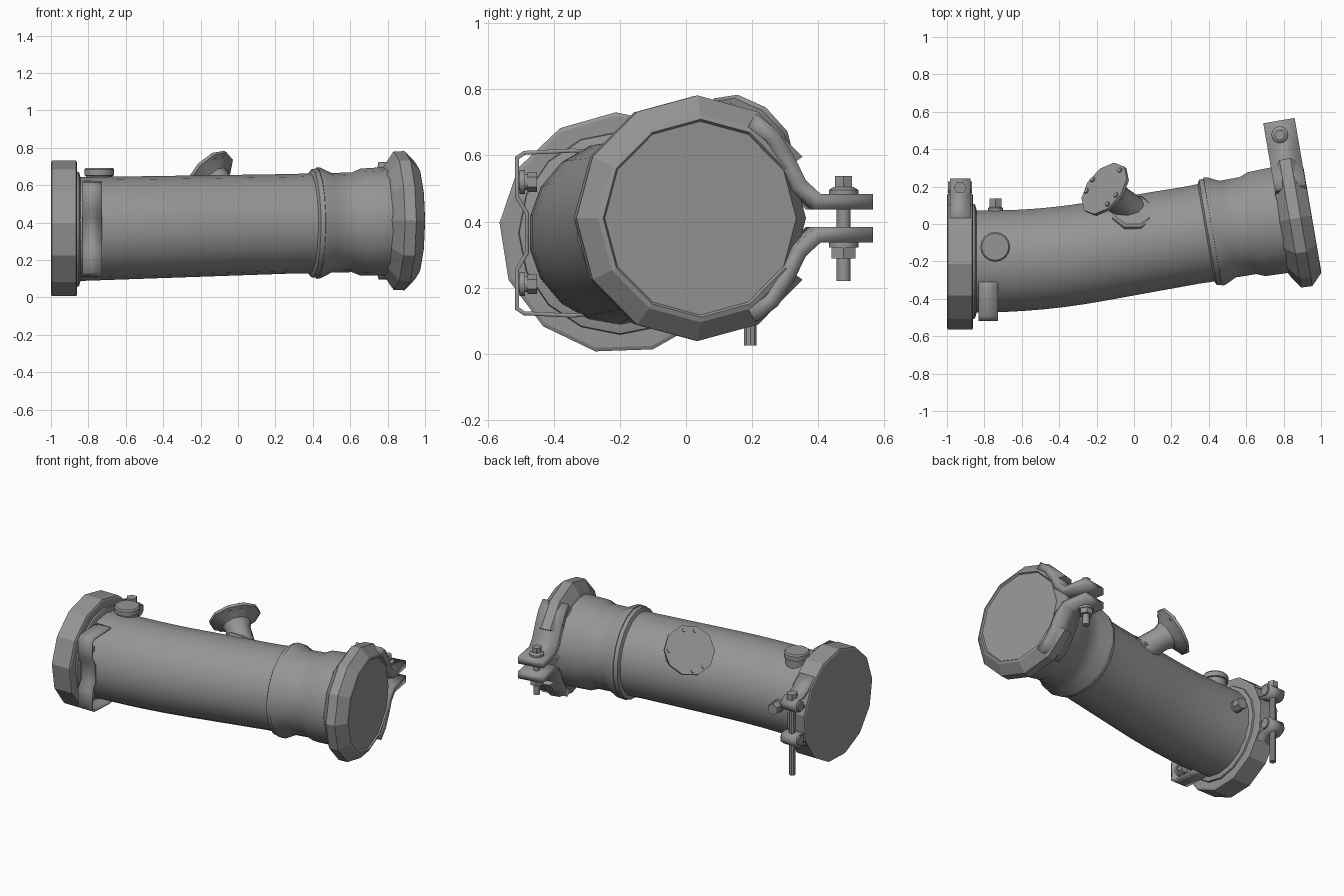
import bpy, bmesh
from math import cos, sin, radians, pi
from mathutils import Vector

cube = bpy.data.objects.get("Cube")
if cube:
    bpy.data.objects.remove(cube, do_unlink=True)

grey = bpy.data.materials.new("steel_grey")
grey.use_nodes = True
colour = (0.3, 0.3, 0.3, 1)
grey.diffuse_color = colour
grey.node_tree.nodes["Principled BSDF"].inputs["Base Color"].default_value = colour
X, Y, Z = Vector((1, 0, 0)), Vector((0, 1, 0)), Vector((0, 0, 1))


def finish(name, bm, smooth=32):
    bmesh.ops.recalc_face_normals(bm, faces=bm.faces)
    mesh = bpy.data.meshes.new(name)
    bm.to_mesh(mesh)
    bm.free()
    mesh.materials.append(grey)
    obj = bpy.data.objects.new(name, mesh)
    bpy.context.collection.objects.link(obj)
    bpy.ops.object.select_all(action="DESELECT")
    obj.select_set(True)
    bpy.context.view_layer.objects.active = obj
    if smooth:
        bpy.ops.object.shade_smooth_by_angle(angle=radians(smooth))
    return obj


def frame(axis):
    """Two unit vectors square to the axis, the first one pointing up."""
    axis = axis.normalized()
    up = Z if abs(axis.z) < 0.95 else X
    e1 = (up - axis * up.dot(axis)).normalized()
    return axis, e1, axis.cross(e1)


def skin(bm, rings):
    """Join successive closed loops and close both ends."""
    n = len(rings[0])
    for a, b in zip(rings, rings[1:]):
        for i in range(n):
            j = (i + 1) % n
            bm.faces.new((a[i], a[j], b[j], b[i]))
    bm.faces.new(rings[0])
    bm.faces.new(rings[-1])


def lathe(name, origin, axis, profile, sides=16, phase=0, smooth=32):
    """Solid of revolution from (distance along axis, radius) pairs."""
    a, e1, e2 = frame(Vector(axis))
    bm = bmesh.new()
    rings = []
    for t, r in profile:
        angles = [radians(phase) + 2 * pi * i / sides for i in range(sides)]
        rings.append([bm.verts.new(Vector(origin) + a * t + (e1 * cos(q) + e2 * sin(q)) * r)
                      for q in angles])
    skin(bm, rings)
    return finish(name, bm, smooth)


def rod(name, origin, axis, start, end, r, sides=12):
    return lathe(name, origin, axis, [(start, r), (end, r)], sides)


def open_ring(name, origin, axis, section, start, sweep, steps):
    """Closed section swept round part of a circle."""
    a, e1, e2 = frame(Vector(axis))
    bm = bmesh.new()
    rings = []
    for i in range(steps + 1):
        q = radians(start + sweep * i / steps)
        out = e1 * cos(q) + e2 * sin(q)
        rings.append([bm.verts.new(Vector(origin) + a * t + out * r) for t, r in section])
    skin(bm, rings)
    return finish(name, bm, 0)


def strap(name, origin, axis, side, path, lo, hi, thick):
    """Bent sheet strip: (side, height) path given width along the axis."""
    bm = bmesh.new()
    rows = [[bm.verts.new(Vector(origin) + axis * w + side * s + Z * h) for w in (lo, hi)]
            for s, h in path]
    for p, q in zip(rows, rows[1:]):
        bm.faces.new((p[0], p[1], q[1], q[0]))
    obj = finish(name, bm)
    mod = obj.modifiers.new("thickness", "SOLIDIFY")
    mod.thickness, mod.offset, mod.use_even_offset = thick, 0, True
    return obj


# Bent pipe: straight start, short bend, straight run to the outlet
SLOPE, BEND_A, BEND_B = 0.171, -0.8, -0.22


def pipe_centre(x):
    t = min(max(x, BEND_A), BEND_B) - BEND_A
    y = -0.2 + SLOPE * t * t / (2 * (BEND_B - BEND_A)) + SLOPE * max(0, x - BEND_B)
    return Vector((x, y, 0.365 + 0.025 * (x + 0.86)))


def pipe(name, stations, sides=18):
    bm = bmesh.new()
    rings = []
    for x, r in stations:
        tangent = pipe_centre(x + 0.01) - pipe_centre(x - 0.01)
        tangent.z = 0
        a, e1, e2 = frame(tangent)
        rings.append([bm.verts.new(pipe_centre(x) + (e1 * cos(q) + e2 * sin(q)) * r)
                      for q in (2 * pi * i / sides for i in range(sides))])
    skin(bm, rings)
    return finish(name, bm)


main = [(-0.9, 0.278)] + [(-0.8 + 0.1 * i, 0.277 - 0.001 * i) for i in range(12)]
pipe("main_pipe", main + [(0.385, 0.268), (0.395, 0.29), (0.42, 0.292)])
pipe("outlet_pipe", [(0.415, 0.25), (0.42, 0.298), (0.44, 0.296), (0.5, 0.266), (0.61, 0.267),
                     (0.655, 0.286), (0.77, 0.29), (0.8, 0.292)])

# Inlet flange
inlet = (0, -0.2, 0.365)
lathe("inlet_flange", inlet, X, [(-1, 0.355), (-0.995, 0.366), (-0.865, 0.366), (-0.86, 0.355)],
      13, 2, 0)
lathe("inlet_collar", inlet, X, [(-0.87, 0.31), (-0.85, 0.305), (-0.84, 0.27)], 16)

# Inlet clamp: two looped straps, trunnions and a hanging bolt
for label, sign in (("upper", 1), ("lower", -1)):
    zc = 0.385 + 0.115 * sign
    strap(label + "_inlet_strap", (-0.93, 0, zc), X, Y,
          [(0.03, 0.13 * sign), (0.1, 0.075 * sign), (0.15, 0.04 * sign), (0.2, 0.042 * sign),
           (0.235, 0.015 * sign), (0.225, -0.025 * sign), (0.19, -0.035 * sign),
           (0.12, -0.02 * sign)], -0.055, 0.055, 0.014)
    rod(label + "_trunnion", (-0.93, 0.195, zc), X, -0.065, 0.065, 0.033)
rod("inlet_bolt", (-0.93, 0.195, 0), Z, 0.025, 0.56, 0.02, 10)
rod("inlet_nut", (-0.93, 0.195, 0), Z, 0.535, 0.575, 0.034, 6)

# Outlet clamp: open V ring running into two flat lugs
axis = Vector((1, SLOPE, 0)).normalized()
side = Vector((-axis.y, axis.x, 0))
outlet = Vector((0.95, 0.045, 0.41))
open_ring("outlet_clamp_ring", outlet, axis,
          [(-0.175, 0.285), (-0.165, 0.305), (-0.12, 0.37), (-0.06, 0.372), (-0.005, 0.315),
           (0, 0.3), (-0.03, 0.28), (-0.15, 0.27)], 300, 300, 10)
lathe("outlet_end", outlet, axis, [(-0.18, 0.28), (-0.11, 0.335), (-0.07, 0.335),
                                   (-0.02, 0.3), (-0.01, 0.295)], 12, 0, 0)
for label, sign in (("upper", 1), ("lower", -1)):
    path = [(0.16, 0.295), (0.22, 0.25), (0.265, 0.18), (0.305, 0.1), (0.36, 0.05), (0.53, 0.05)]
    strap(label + "_outlet_lug", outlet, axis, side, [(s, h * sign) for s, h in path],
          -0.172, -0.002, 0.046)

# Outlet clamp bolt
bolt = outlet - axis * 0.095 + side * 0.455
bolt.z = 0
rod("outlet_bolt", bolt, Z, 0.22, 0.52, 0.021)
rod("outlet_bolt_head", bolt, Z, 0.495, 0.538, 0.03, 6)
lathe("outlet_bolt_washer", bolt, Z, [(0.48, 0.045), (0.495, 0.045), (0.505, 0.03)])
rod("outlet_nut", bolt, Z, 0.288, 0.325, 0.042, 6)
rod("outlet_nut_washer", bolt, Z, 0.322, 0.338, 0.045)

# Angled branch port with saddle pad and bolted face
normal = Vector((-0.64, 0.5, 0.57)).normalized()
port = Vector((-0.16, 0.19, 0.655))
lathe("branch_port", port, normal, [(-0.27, 0.082), (-0.1, 0.078), (-0.06, 0.09), (-0.025, 0.145),
                                    (-0.018, 0.16), (0, 0.16)], 10, 10, 40)
lathe("branch_saddle", (-0.005, 0.065, 0.578), (0, 0.65, 0.76),
      [(-0.06, 0.12), (0.002, 0.118), (0.012, 0.105)], 8, 22, 0)
_, e1, e2 = frame(normal)
for i, deg in enumerate((-25, 5, 83, 180, 212)):
    q = radians(deg)
    spot = port + (e1 * cos(q) + e2 * sin(q)) * 0.13
    rod("port_bolt_%d" % (i + 1), spot, normal, -0.03, 0.008, 0.014, 8)

# Top boss and rear plug
lathe("top_boss", (-0.742, -0.122, 0), Z, [(0.58, 0.07), (0.65, 0.07), (0.652, 0.08),
                                         (0.683, 0.08), (0.692, 0.072)], 16)
lathe("rear_plug_seat", (-0.74, 0, 0.39), Y, [(0, 0.04), (0.085, 0.04), (0.095, 0.028)], 12)
rod("rear_plug", (-0.74, 0, 0.39), Y, 0.09, 0.135, 0.038, 6)

# Front bracket: one mirrored bent strip and two fixing bolts
half = [(-0.3, 0.245), (-0.34, 0.25), (-0.49, 0.243), (-0.512, 0.228), (-0.512, 0.11),
        (-0.482, 0.06)]
strap("front_bracket", (-0.78, 0, 0.365), X, Y, half + [(s, -h) for s, h in reversed(half)],
      -0.052, 0.052, 0.012)
for label, z in (("upper", 0.52), ("lower", 0.21)):
    rod(label + "_bracket_bolt", (-0.78, 0, z), Y, -0.508, -0.452, 0.024)
    rod(label + "_bracket_washer", (-0.78, 0, z), Y, -0.505, -0.488, 0.036)
    rod(label + "_bracket_nut", (-0.78, 0, z), Y, -0.48, -0.452, 0.03, 6)
